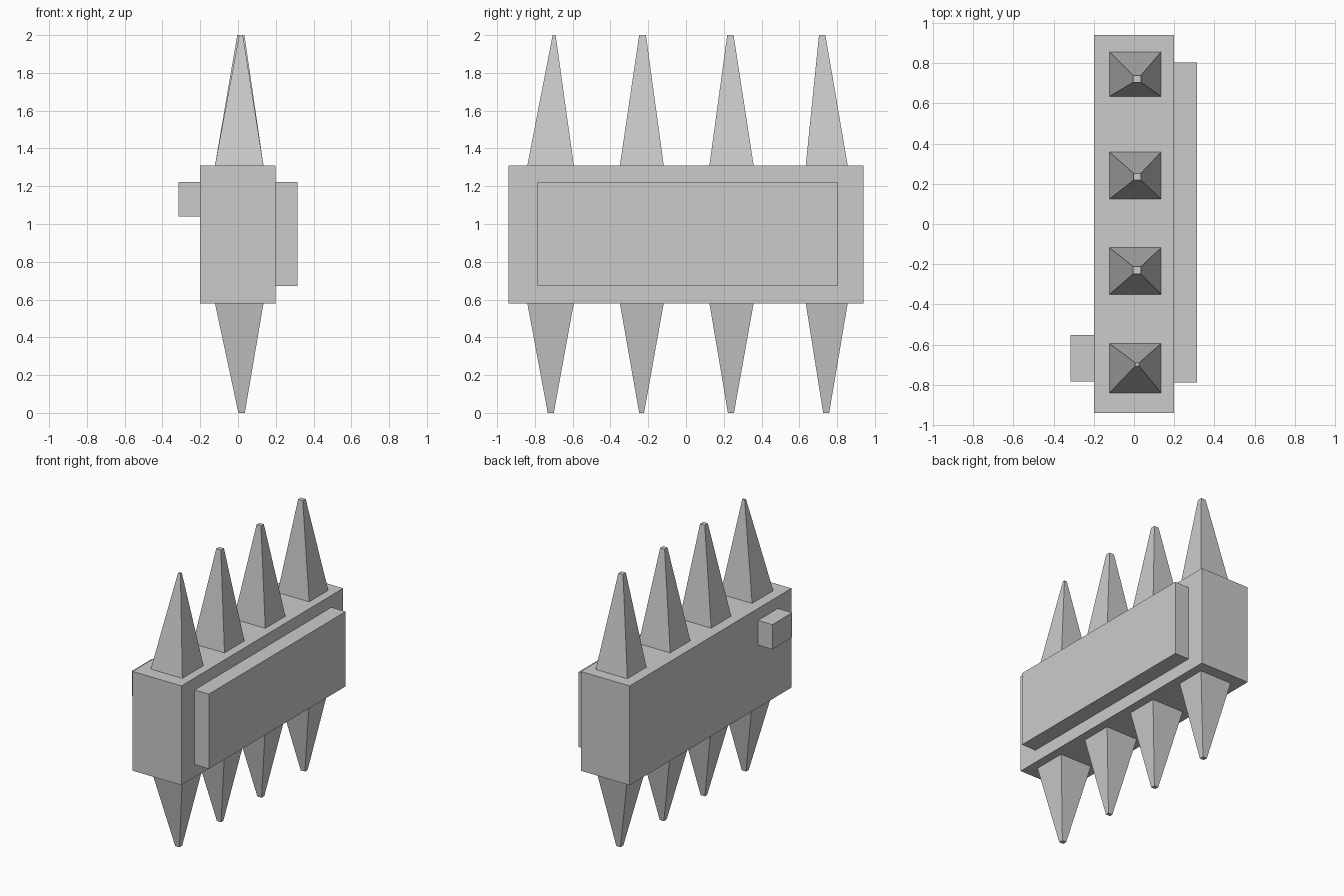
import bpy, bmesh

if "Cube" in bpy.data.objects:
    bpy.data.objects.remove(bpy.data.objects["Cube"])


def add_object(name, bm):
    bmesh.ops.recalc_face_normals(bm, faces=bm.faces)
    mesh = bpy.data.meshes.new(name)
    bm.to_mesh(mesh)
    bm.free()
    obj = bpy.data.objects.new(name, mesh)
    bpy.context.collection.objects.link(obj)
    return obj


def frustum(name, base, tip, z0, z1):
    """Four-sided solid between two rectangles (x0, x1, y0, y1)."""
    bm = bmesh.new()
    rings = []
    for (x0, x1, y0, y1), z in ((base, z0), (tip, z1)):
        rings.append([bm.verts.new((x, y, z)) for x, y in
                      ((x0, y0), (x1, y0), (x1, y1), (x0, y1))])
    for ring in rings:
        bm.faces.new(ring)
    for i in range(4):
        j = (i + 1) % 4
        bm.faces.new((rings[0][i], rings[0][j], rings[1][j], rings[1][i]))
    return add_object(name, bm)


def box(name, x0, x1, y0, y1, z0, z1):
    rect = (x0, x1, y0, y1)
    return frustum(name, rect, rect, z0, z1)


BOTTOM, TOP = 0.58, 1.31

# Central block with a long side plate and a small block opposite
box("body", -0.20, 0.198, -0.94, 0.94, BOTTOM, TOP)
box("side_plate", 0.198, 0.314, -0.787, 0.803, 0.672, 1.222)
box("side_button", -0.316, -0.20, -0.783, -0.552, 1.04, 1.222)

# Spikes: base y range, upper tip y range, lower tip y range, upper tip x range
spikes = [
    ((-0.84, -0.594), (-0.706, -0.690), (-0.732, -0.700), (0.006, 0.026)),
    ((-0.35, -0.118), (-0.248, -0.212), (-0.248, -0.222), (-0.004, 0.034)),
    ((0.124, 0.358), (0.218, 0.252), (0.222, 0.254), (-0.002, 0.034)),
    ((0.634, 0.856), (0.704, 0.738), (0.726, 0.758), (-0.004, 0.034)),
]
for i, (base_y, up_y, low_y, up_x) in enumerate(spikes, 1):
    base = (-0.122, 0.135) + base_y
    frustum(f"upper_spike_{i}", base, up_x + up_y, TOP, 2.0)
    frustum(f"lower_spike_{i}", base, (0.002, 0.036) + low_y, BOTTOM, 0.0)
